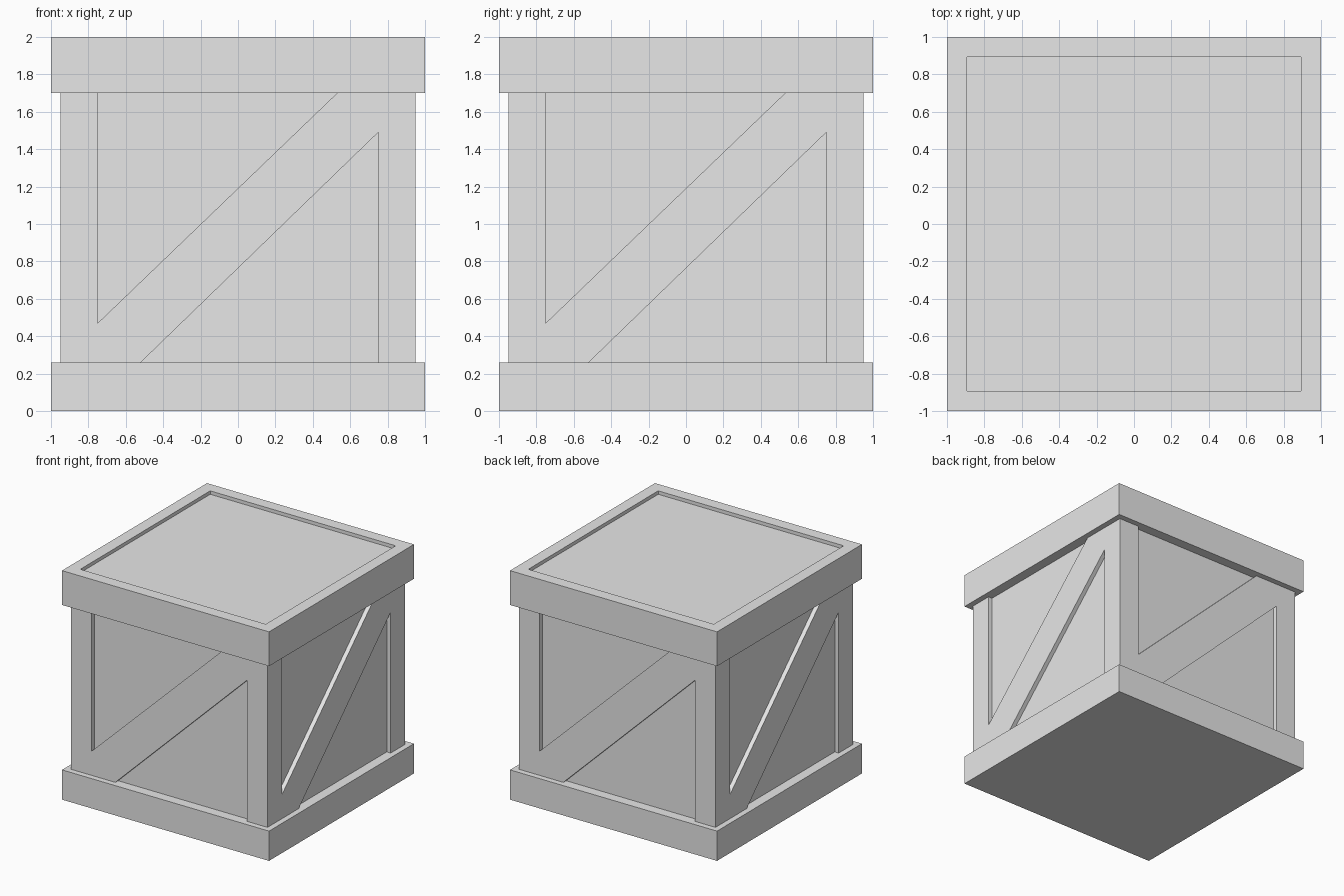
import bpy, bmesh
from math import radians
from mathutils import Matrix, Vector

cube = bpy.data.objects.get("Cube")
if cube:
    bpy.data.objects.remove(cube, do_unlink=True)

grey = bpy.data.materials.new("light_grey")
grey.use_nodes = True
colour = (0.8, 0.8, 0.8, 1)
grey.diffuse_color = colour
grey.node_tree.nodes["Principled BSDF"].inputs["Base Color"].default_value = colour

LOW, HIGH = 0.26, 1.7      # top of the base, underside of the lid
POST, INNER = 0.95, 0.75   # outer and inner faces of the posts
PANEL = 0.912              # outer face of the wall panels


def finish(name, bm):
    bmesh.ops.recalc_face_normals(bm, faces=bm.faces[:])
    mesh = bpy.data.meshes.new(name)
    bm.to_mesh(mesh)
    bm.free()
    mesh.materials.append(grey)
    obj = bpy.data.objects.new(name, mesh)
    bpy.context.collection.objects.link(obj)
    return obj


def box_mesh(lo, hi):
    lo, hi = Vector(lo), Vector(hi)
    bm = bmesh.new()
    bmesh.ops.create_cube(bm, size=1, matrix=Matrix.Translation((lo + hi) / 2)
                          @ Matrix.Diagonal((*(hi - lo), 1)))
    return bm


# Base slab and inner walls
finish("base", box_mesh((-1, -1, 0), (1, 1, LOW)))
finish("wall_panels", box_mesh((-PANEL, -PANEL, LOW), (PANEL, PANEL, HIGH)))

# Lid with a shallow recess in its top
lid = box_mesh((-1, -1, HIGH), (1, 1, 2))
top = max(lid.faces, key=lambda f: f.calc_center_median().z)
bmesh.ops.inset_region(lid, faces=[top], thickness=0.147)
floor = bmesh.ops.extrude_discrete_faces(lid, faces=[top])["faces"][0]
bmesh.ops.translate(lid, verts=floor.verts, vec=(0, 0, -0.03))
corners = [e for e in lid.edges
           if abs(e.verts[0].co.x) < 0.9 and abs(e.verts[0].co.z - e.verts[1].co.z) > 0.01]
bmesh.ops.bevel(lid, geom=corners, offset=0.01, segments=2, profile=0.5, affect='EDGES')
finish("lid", lid)

# One corner post and one diagonal brace per side, turned around the centre
brace_outline = [(-INNER, LOW), (-0.52, LOW), (INNER, 1.49),
                 (INNER, HIGH), (0.53, HIGH), (-INNER, 0.47)]
for i, side in enumerate(("front", "left", "back", "right")):
    turn = Matrix.Rotation(radians(90 * i), 4, 'Z')

    post = box_mesh((INNER, -POST, LOW), (POST, -INNER, HIGH))
    post.transform(turn)
    finish(side + "_corner_post", post)

    brace = bmesh.new()
    face = brace.faces.new([brace.verts.new((x, -POST, z)) for x, z in brace_outline])
    sweep = bmesh.ops.extrude_face_region(brace, geom=[face], use_keep_orig=True)
    back = [g for g in sweep["geom"] if isinstance(g, bmesh.types.BMVert)]
    bmesh.ops.translate(brace, verts=back, vec=(0, POST - PANEL, 0))
    brace.transform(turn)
    finish(side + "_diagonal_brace", brace)
